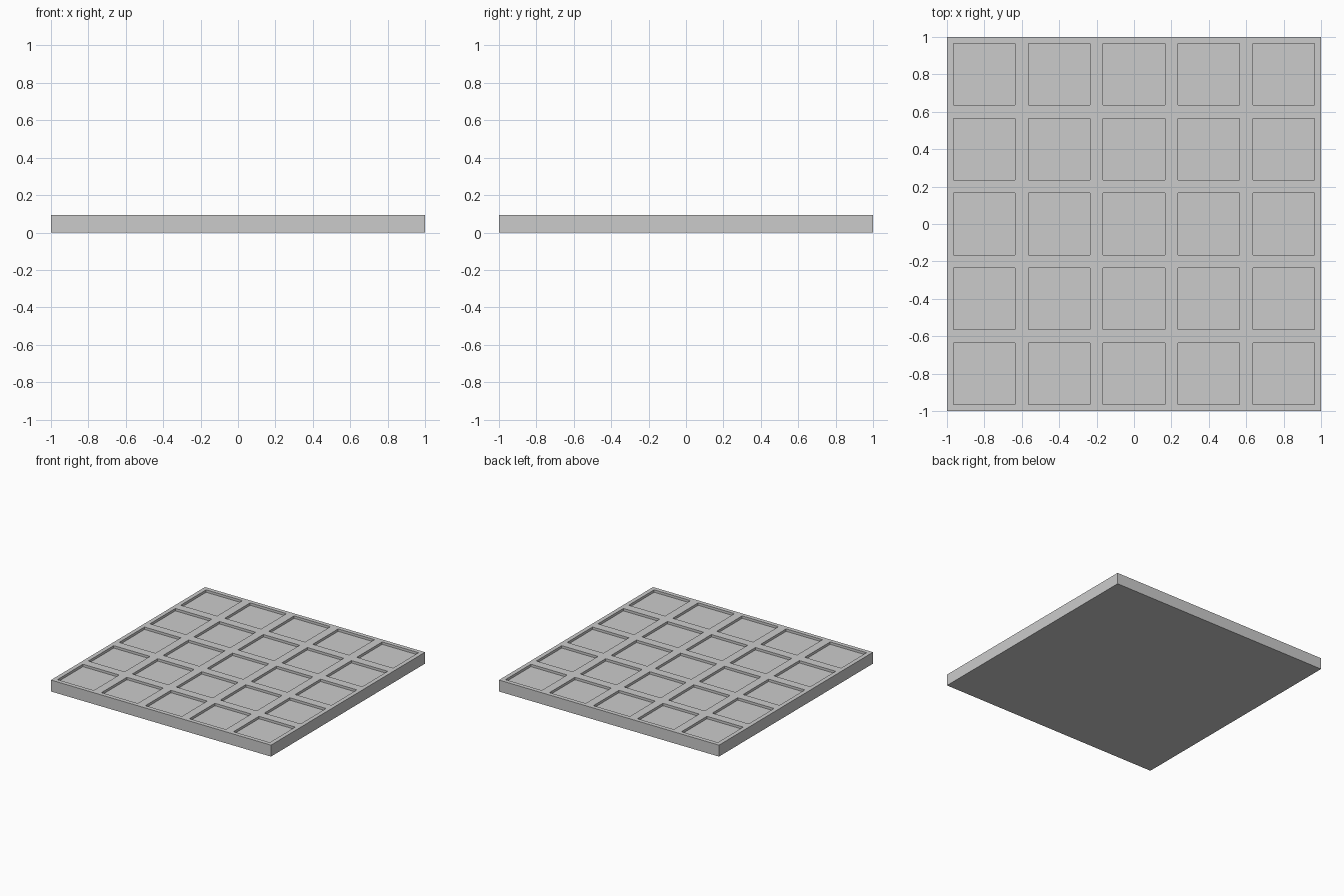
import bpy, bmesh

if "Cube" in bpy.data.objects:
    bpy.data.objects.remove(bpy.data.objects["Cube"])

CELLS = 5
HEIGHT = 0.094
RIM = 0.035      # cell edge to pocket wall
DEPTH = 0.02     # pocket depth

bm = bmesh.new()

# Top surface: a 5 x 5 grid of cells, each 0.4 wide
bmesh.ops.create_grid(bm, x_segments=CELLS, y_segments=CELLS, size=1.0)
bmesh.ops.translate(bm, verts=bm.verts[:], vec=(0, 0, HEIGHT))
cells = bm.faces[:]

# Outer walls and flat underside
border = [e for e in bm.edges if e.is_boundary]
walls = bmesh.ops.extrude_edge_only(bm, edges=border)["geom"]
lower = [g for g in walls if isinstance(g, bmesh.types.BMVert)]
for v in lower:
    v.co.z = 0.0
bmesh.ops.contextual_create(
    bm, geom=[e for e in bm.edges if all(v.co.z == 0.0 for v in e.verts)])

# Square recessed pockets, one in each cell
bmesh.ops.inset_individual(bm, faces=cells, thickness=RIM, use_even_offset=True)
for face in cells:
    floor = bmesh.ops.extrude_face_region(bm, geom=[face])["geom"]
    bmesh.ops.translate(
        bm, verts=[g for g in floor if isinstance(g, bmesh.types.BMVert)],
        vec=(0, 0, -DEPTH))
bmesh.ops.delete(bm, geom=[f for f in cells if f.is_valid], context='FACES_ONLY')

# Merge coplanar faces of the rim and walls
bmesh.ops.recalc_face_normals(bm, faces=bm.faces[:])

mesh = bpy.data.meshes.new("pocketed_floor_panel")
bm.to_mesh(mesh)
bm.free()
panel = bpy.data.objects.new("pocketed_floor_panel", mesh)
bpy.context.collection.objects.link(panel)
